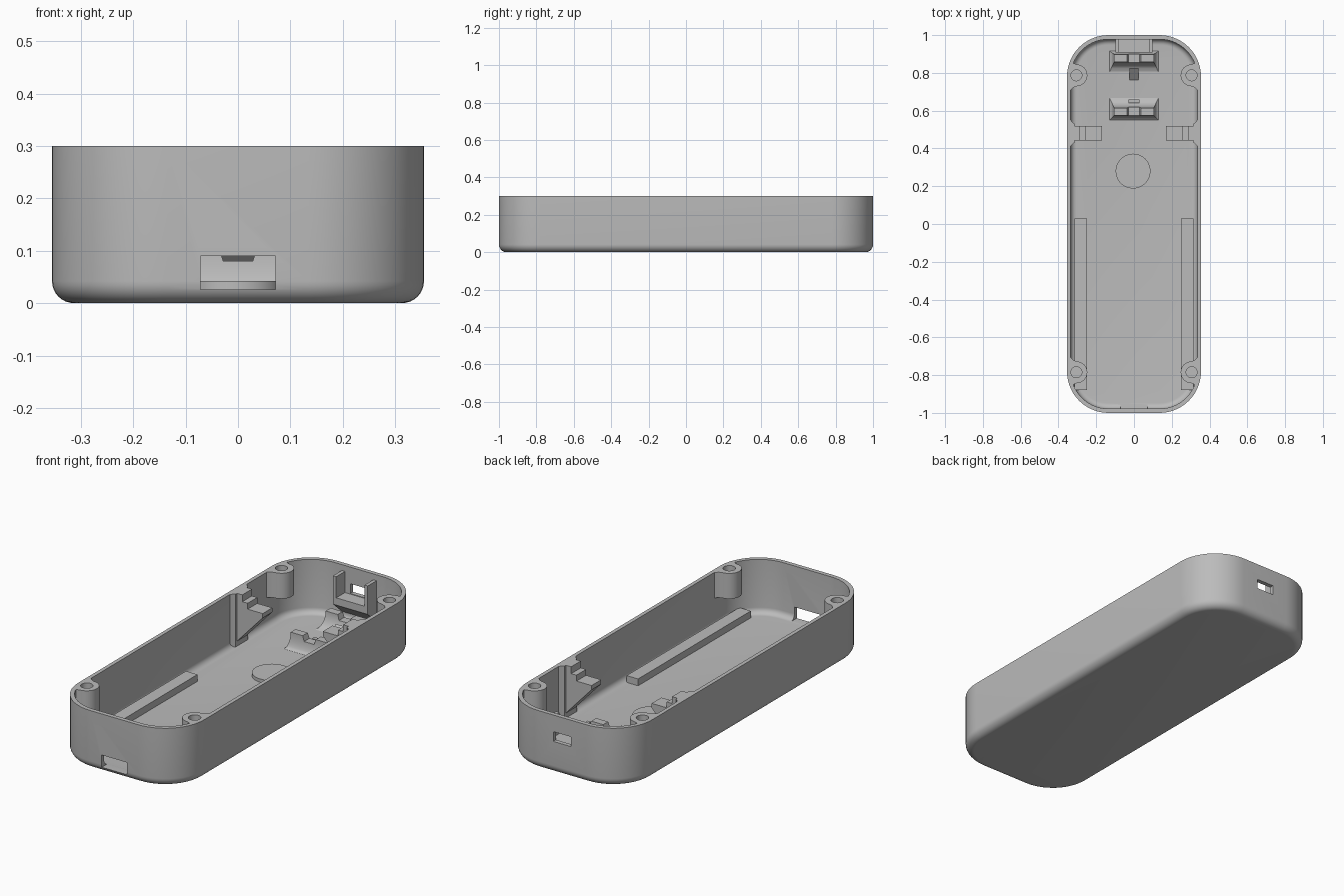
import bpy, bmesh
from math import sin, cos, pi

if "Cube" in bpy.data.objects:
    bpy.data.objects.remove(bpy.data.objects["Cube"], do_unlink=True)

grey = bpy.data.materials.new("plain_grey")
grey.use_nodes = True
colour = (0.5, 0.5, 0.5, 1)
grey.diffuse_color = colour
grey.node_tree.nodes["Principled BSDF"].inputs["Base Color"].default_value = colour


def loft(name, rings):
    """Closed solid through a list of equal-length point rings."""
    bm = bmesh.new()
    loops = [[bm.verts.new(p) for p in ring] for ring in rings]
    n = len(loops[0])
    for a, b in zip(loops, loops[1:]):
        for i in range(n):
            j = (i + 1) % n
            bm.faces.new((a[i], a[j], b[j], b[i]))
    bm.faces.new(loops[0][::-1])
    bm.faces.new(loops[-1])
    bmesh.ops.recalc_face_normals(bm, faces=bm.faces)
    mesh = bpy.data.meshes.new(name)
    bm.to_mesh(mesh)
    bm.free()
    mesh.materials.append(grey)
    obj = bpy.data.objects.new(name, mesh)
    bpy.context.collection.objects.link(obj)
    return obj


def prism(name, points, axis, lo, hi):
    """Extrude a flat outline along x, y or z."""
    place = {"x": lambda a, b, t: (t, a, b),
             "y": lambda a, b, t: (a, t, b),
             "z": lambda a, b, t: (a, b, t)}[axis]
    return loft(name, [[place(a, b, t) for a, b in points] for t in (lo, hi)])


def box(name, x0, x1, y0, y1, z0, z1):
    return prism(name, [(x0, y0), (x1, y0), (x1, y1), (x0, y1)], "z", z0, z1)


def circle(cx, cy, r, n=32):
    return [(cx + r * cos(2 * pi * i / n), cy + r * sin(2 * pi * i / n)) for i in range(n)]


def rounded(hx, hy, r, z, steps=14):
    """Rounded rectangle ring at height z."""
    ring = []
    for k, (sx, sy) in enumerate([(1, 1), (-1, 1), (-1, -1), (1, -1)]):
        for i in range(steps + 1):
            a = (k + i / steps) * pi / 2
            ring.append((sx * (hx - r) + r * cos(a), sy * (hy - r) + r * sin(a), z))
    return ring


def boolean(obj, cutter, operation="DIFFERENCE", keep=False):
    mod = obj.modifiers.new("cut", "BOOLEAN")
    mod.operation, mod.object, mod.solver = operation, cutter, "EXACT"
    bpy.context.view_layer.objects.active = obj
    bpy.ops.object.modifier_apply(modifier=mod.name)
    if not keep:
        bpy.data.objects.remove(cutter, do_unlink=True)


H, FLOOR = 0.3, 0.025
parts = []

# Open tray: filleted outside, rim, filleted inside
rings = []
fillet = 0.042
for i in range(9):
    a = i / 8 * pi / 2
    d = fillet * (1 - sin(a))
    rings.append(rounded(0.355 - d, 1 - d, 0.22 - d, fillet * (1 - cos(a))))
rings += [rounded(0.355, 1, 0.22, H), rounded(0.335, 0.978, 0.2, H)]
fillet = 0.03
for i in range(7):
    a = i / 6 * pi / 2
    d = fillet * (1 - cos(a))
    rings.append(rounded(0.335 - d, 0.978 - d, 0.2 - d, FLOOR + fillet * (1 - sin(a))))
shell = loft("tray_shell", rings)

# Port openings through the end walls
boolean(shell, box("front_cut", -0.072, 0.072, -1.1, -0.93, FLOOR + 0.001, 0.09))
boolean(shell, box("back_cut", -0.05, 0.05, 0.95, 1.1, 0.165, 0.215))
parts.append(shell)

# Limit that keeps bosses inside the outer wall
limit = loft("limit", [rounded(0.345, 0.99, 0.21, z) for z in (0.01, 0.35)])
limit.hide_render = True

# Screw bosses in the four corners, flared into the wall
flare = [(0.35, 0.085), (0.333, 0.076), (0.32, 0.064)]
for s, side in ((1, "left"), (-1, "right")):
    for cy, end in ((0.787, "back"), (-0.785, "front")):
        arc = [(0.305 - 0.058 * sin(pi * i / 16), 0.058 * cos(pi * i / 16)) for i in range(17)]
        outline = flare + arc + [(x, -y) for x, y in reversed(flare)]
        boss = prism(f"{end}_{side}_screw_boss", [(s * x, cy + y) for x, y in outline], "z", 0.17, H)
        boolean(boss, limit, "INTERSECT", keep=True)
        boolean(boss, prism("hole", circle(s * 0.305, cy, 0.029), "z", 0.19, 0.4))
        parts.append(boss)

    # Stepped side ledge with sloping gusset, and its thickened wall
    steps = [(0.345, H), (0.285, H), (0.285, 0.265), (0.255, 0.265), (0.255, 0.235),
             (0.17, 0.235), (0.17, 0.213), (0.32, 0.05), (0.345, 0.05)]
    parts.append(prism(f"{side}_ledge", [(s * x, z) for x, z in steps], "y", 0.442, 0.52))
    pad = [(0.345, 0.075), (0.334, 0.068), (0.326, 0.058), (0.315, 0.05)]
    pad += [(x, -y) for x, y in reversed(pad)]
    parts.append(prism(f"{side}_wall_pad", [(s * x, 0.481 + y) for x, y in pad], "z", 0.03, H))

    # Long floor rail
    x0, x1 = sorted((s * 0.25, s * 0.315))
    parts.append(box(f"{side}_rail", x0, x1, -0.88, 0.03, 0.02, 0.06))

    # Upright cheek of the back port cradle
    x0, x1 = sorted((s * 0.08, s * 0.098))
    parts.append(box(f"{side}_port_cheek", x0, x1, 0.907, 0.985, 0.15, 0.27))

bpy.data.objects.remove(limit, do_unlink=True)

# Back port cradle with chamfered underside
parts.append(prism("port_cradle", [(0.985, 0.162), (0.907, 0.162), (0.907, 0.125), (0.985, 0.055)],
                   "x", -0.098, 0.098))

# Round floor pad
parts.append(prism("floor_pad", circle(-0.005, 0.28, 0.092, 64), "z", 0.02, 0.042))


# Flared saddles, notched in the middle
def saddle(name, cy, front, back):
    rings = []
    for i in range(11):
        t = i / 10
        f = 1 - (1 - (1 - t) ** 2) ** 0.5     # concave sweep, wide at the foot
        x = 0.105 + 0.028 * f
        y0, y1 = cy - 0.02 - front * f, cy + 0.02 + back * f
        z = FLOOR - 0.003 + 0.085 * t
        rings.append([(-x, y0, z), (x, y0, z), (x, y1, z), (-x, y1, z)])
    # foot first: the sweep is reversed so it is widest at the bottom
    wide = [r for r in rings]
    if wide[0][1][0] < wide[-1][1][0]:
        wide = [[(p[0], p[1], q[0][2]) for p in r] for r, q in zip(reversed(rings), rings)]
    obj = loft(name, wide)
    notch = [(-0.028, 0.08), (0.028, 0.08), (0.045, 0.13), (-0.045, 0.13)]
    boolean(obj, prism("notch", notch, "y", cy - 0.2, cy + 0.2))
    parts.append(obj)


saddle("front_saddle", 0.595, 0.03, 0.06)
saddle("back_saddle", 0.878, 0.06, 0.02)

# Small stops between the saddles
parts.append(box("front_stop", -0.03, 0.03, 0.64, 0.66, 0.02, 0.07))
parts.append(prism("back_stop", [(0.757, 0.02), (0.825, 0.02), (0.825, 0.075)], "x", -0.025, 0.025))

# Smooth the curves, keep the corners crisp
bpy.ops.object.select_all(action="DESELECT")
for obj in parts:
    obj.select_set(True)
bpy.context.view_layer.objects.active = shell
bpy.ops.object.shade_smooth_by_angle(angle=pi / 6)
